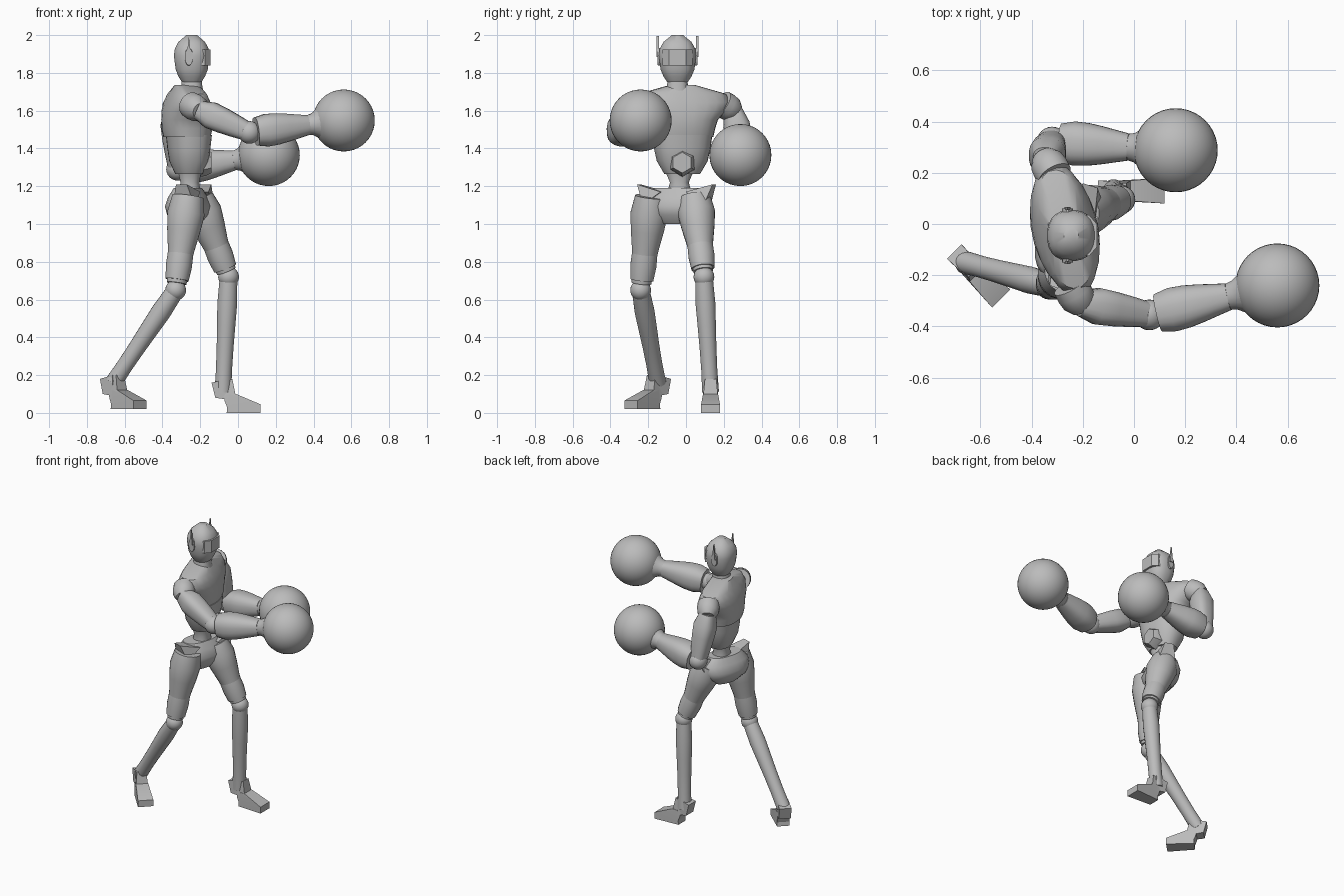
import bpy, bmesh, math
from mathutils import Vector

default_cube = bpy.data.objects.get("Cube")
if default_cube:
    bpy.data.objects.remove(default_cube)

grey = bpy.data.materials.new("plain_grey")
grey.use_nodes = True
grey.diffuse_color = (.5, .5, .5, 1)
grey.node_tree.nodes["Principled BSDF"].inputs["Base Color"].default_value = grey.diffuse_color

UP = Vector((0, 0, 1))
FORWARD = Vector((1, 0, 0))


def heading(degrees):
    angle = math.radians(degrees)
    return Vector((math.cos(angle), math.sin(angle), 0))


def finish(name, bm, sharp_angle):
    bmesh.ops.recalc_face_normals(bm, faces=bm.faces)
    mesh = bpy.data.meshes.new(name)
    bm.to_mesh(mesh)
    bm.free()
    mesh.materials.append(grey)
    part = bpy.data.objects.new(name, mesh)
    bpy.context.collection.objects.link(part)
    bpy.ops.object.select_all(action='DESELECT')
    part.select_set(True)
    bpy.context.view_layer.objects.active = part
    bpy.ops.object.shade_smooth_by_angle(angle=math.radians(sharp_angle))


def skin(name, start, end, widths, depths, facing, squareness, sides):
    """Skin evenly spaced rounded cross-sections from start to end."""
    bm = bmesh.new()
    axis = (end - start).normalized()
    side = axis.cross(facing).normalized()
    deep = side.cross(axis)
    loops = []
    for i, (width, depth) in enumerate(zip(widths, depths)):
        centre = start.lerp(end, i / (len(widths) - 1))
        loop = []
        for k in range(sides):
            angle = math.tau * (k + .5) / sides
            across, along = (math.copysign(abs(value) ** squareness, value)
                             for value in (math.cos(angle), math.sin(angle)))
            loop.append(bm.verts.new(centre + side * across * width + deep * along * depth))
        loops.append(loop)
    for lower, upper in zip(loops, loops[1:]):
        for k in range(sides):
            following = (k + 1) % sides
            bm.faces.new((lower[k], lower[following], upper[following], upper[k]))
    bm.faces.new(loops[0])
    bm.faces.new(loops[-1])
    finish(name, bm, 40)


def column(name, centre, bottom, top, widths, depths, facing):
    base = Vector((*centre, 0))
    skin(name, base + UP * bottom, base + UP * top, widths, depths, facing, .85, 24)


def limb(name, joint_a, joint_b, first, last, radii, squareness=1, sides=20):
    """Tapered tube covering the stretch first..last of the bone between two joints."""
    skin(name, joint_a.lerp(joint_b, first), joint_a.lerp(joint_b, last),
         radii, radii, UP if abs((joint_b - joint_a).normalized().z) < .8 else FORWARD,
         squareness, sides)


def ball(name, centre, radius, segments=24):
    bm = bmesh.new()
    bmesh.ops.create_uvsphere(bm, u_segments=segments, v_segments=segments // 2, radius=radius)
    bmesh.ops.translate(bm, verts=bm.verts, vec=centre)
    finish(name, bm, 60)


def hull(name, points):
    bm = bmesh.new()
    for point in points:
        bm.verts.new(point)
    bmesh.ops.convex_hull(bm, input=bm.verts)
    finish(name, bm, 25)


# Head and neck
head_centre = Vector((-.245, -.045, 1.885))
head_widths = (.05, .075, .09, .095, .1, .095, .075, .03)
column("head", head_centre.xy, 1.745, 2, head_widths, [w * .95 for w in head_widths], FORWARD)
column("neck", head_centre.xy, 1.68, 1.8, (.065, .055, .05), (.065, .055, .05), FORWARD)

# Visor plate wrapping around the face
hull("visor", [head_centre + Vector((reach, side * spread, height))
               for reach, spread in ((.1, .045), (.07, .08), (.04, .08))
               for side in (-1, 1) for height in (-.045, .04)])

# Ear pads and upright ear fins
for label, sign in (("left", 1), ("right", -1)):
    ear = head_centre + Vector((-.015, sign * .075, 0))
    outward = Vector((0, sign * .03, 0))
    skin(label + "_ear_pad", ear, ear + outward, (.022, .022), (.05, .045), UP, 1, 16)
    hull(label + "_ear_fin", [ear + outward * push + Vector((shift, 0, height))
                              for push in (.8, 1.2)
                              for shift, height in ((-.012, 0), (.012, 0), (0, .11))])

# Torso
chest_heading = heading(12)
column("chest", (-.27, -.02), 1.46, 1.735, (.165, .175, .19, .235, .26, .235, .07),
       (.12, .13, .13, .125, .11, .09, .065), chest_heading)
column("abdomen", (-.26, -.02), 1.265, 1.47, (.095, .135, .15, .16),
       (.07, .1, .11, .117), chest_heading)
column("waist", (-.255, -.035), 1.15, 1.29, (.07, .05, .08), (.06, .05, .065), FORWARD)
buckle = Vector((-.2, -.02, 1.325))
limb("belly_plate", buckle, buckle + FORWARD * .06, 0, 1, (.075, .07, .055), sides=6)

# Pelvis with flared hip points
hip_heading = heading(-18)
across_hips = UP.cross(hip_heading)
column("pelvis", (-.265, -.05), 1, 1.19, (.09, .155, .175, .17, .12),
       (.06, .1, .11, .09, .065), hip_heading)
for label, sign in (("left", 1), ("right", -1)):
    hub = Vector((-.235, -.05, 1.2)) + across_hips * sign * .12
    hull(label + "_hip_point", [hub + across_hips * sign * out + hip_heading * reach + UP * height
                                for out, height, half in ((-.05, -.03, .06), (.05, -.1, .06), (.09, .01, .03))
                                for reach in (-half, half)])


def leg(label, hip, knee, heel, toe_heading, sole):
    limb(label + "_thigh", hip, knee, -.1, .92, (.085, .1, .088, .072, .06, .053))
    limb(label + "_thigh_guard", hip, knee, .55, .88, (.068, .07, .062))
    ball(label + "_knee", knee, .055)
    limb(label + "_shin", knee, heel, .04, 1, (.048, .053, .049, .045, .043, .045))
    ankle = Vector((*heel.xy, sole)) + toe_heading * .03
    sideways = UP.cross(toe_heading)

    def block(name, *corners):
        hull(label + name, [ankle + toe_heading * reach + sideways * sign * half + UP * height
                            for reach, half, height in corners for sign in (-1, 1)])
    # Sheath at the back, ankle in the middle, wedge foot in front
    block("_heel", (-.09, .04, .16), (-.07, .04, .08), (0, .035, .07), (0, .035, .18))
    block("_ankle", (-.04, .03, .15), (.02, .03, .18), (-.02, .04, .06), (.04, .04, .08), (0, .04, .01))
    block("_foot", (-.01, .04, 0), (0, .04, .1), (.04, .04, .1), (.17, .05, .045), (.17, .05, 0))


leg("right", Vector((-.27, -.19, 1.1)), Vector((-.33, -.24, .65)), Vector((-.66, -.15, .16)),
    heading(-45), .02)
leg("left", Vector((-.2, .05, 1.1)), Vector((-.05, .095, .72)), Vector((-.08, .13, .11)),
    heading(0), 0)


def arm(label, socket, shoulder, elbow, hand):
    limb(label + "_shoulder", socket, shoulder, 0, 1.3, (.07, .072, .068, .045))
    limb(label + "_upper_arm", shoulder, elbow, 0, .97, (.05, .072, .068, .06, .05), .75)
    ball(label + "_elbow", elbow, .06)
    limb(label + "_forearm", elbow, hand, .07, .62, (.075, .087, .084, .075, .064, .053), .8)
    limb(label + "_glove_cuff", elbow, hand, .6, .8, (.05, .058, .08, .105))
    ball(label + "_glove", hand, .164, 40)


# Right arm reaches forward, left arm is bent close to the body
arm("right", Vector((-.25, -.24, 1.63)), Vector((-.21, -.31, 1.605)),
    Vector((.06, -.355, 1.485)), Vector((.56, -.24, 1.548)))
arm("left", Vector((-.31, .19, 1.64)), Vector((-.345, .25, 1.6)),
    Vector((-.32, .32, 1.29)), Vector((.163, .288, 1.365)))
